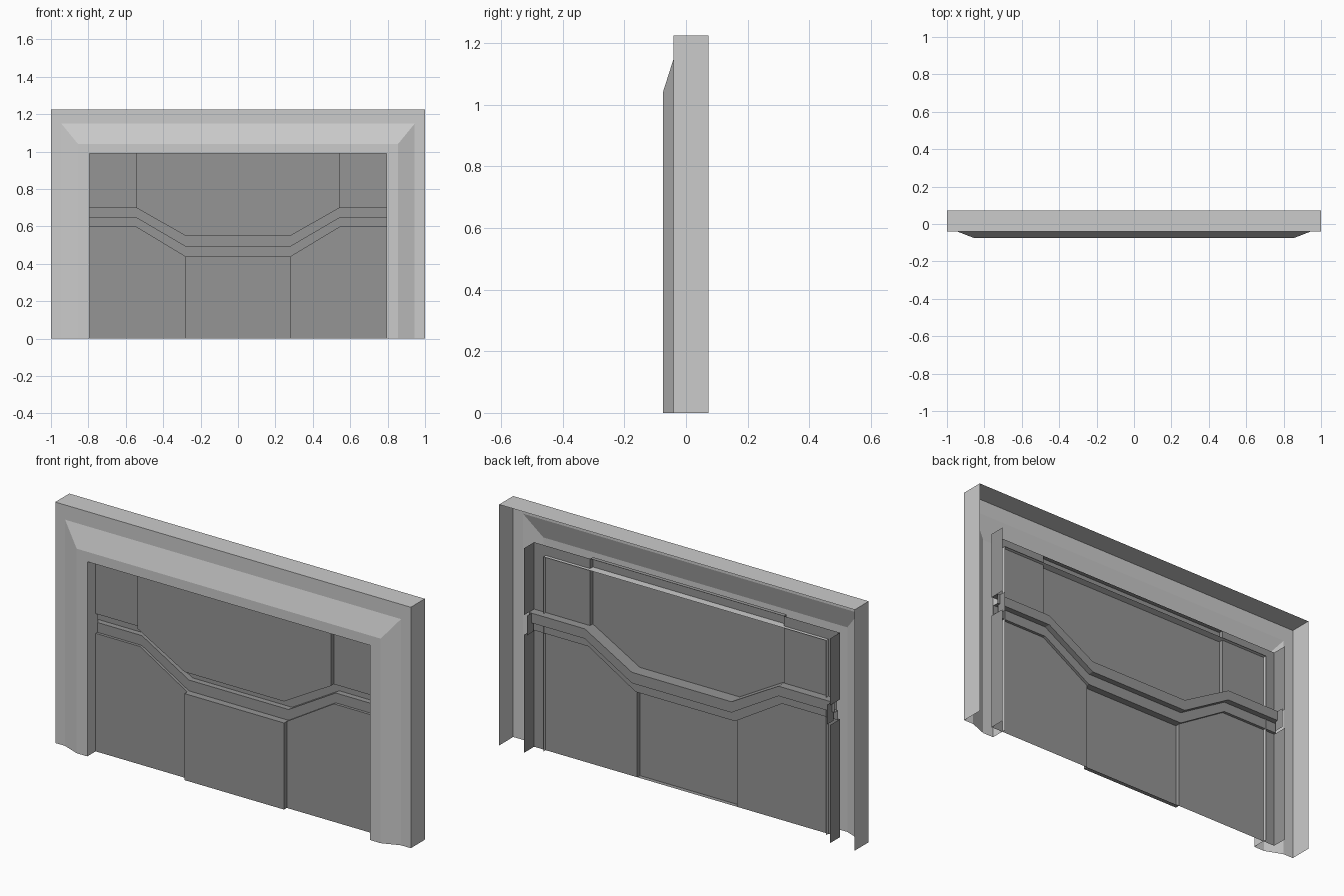
import bpy, bmesh

if "Cube" in bpy.data.objects:
    bpy.data.objects.remove(bpy.data.objects["Cube"])

dark = bpy.data.materials.new("dark_grey")
dark.diffuse_color = (0.3, 0.3, 0.3, 1)
dark.use_nodes = True
dark.node_tree.nodes["Principled BSDF"].inputs["Base Color"].default_value = dark.diffuse_color


def make(name, polys, mat=None):
    """Mesh object from a list of polygons, with shared corners welded."""
    bm = bmesh.new()
    for p in polys:
        bm.faces.new([bm.verts.new(c) for c in p])
    bmesh.ops.remove_doubles(bm, verts=bm.verts, dist=0.0005)
    bmesh.ops.recalc_face_normals(bm, faces=bm.faces)
    me = bpy.data.meshes.new(name)
    bm.to_mesh(me)
    bm.free()
    ob = bpy.data.objects.new(name, me)
    bpy.context.collection.objects.link(ob)
    if mat:
        me.materials.append(mat)
    return ob


def strips(rows):
    """Quads joining consecutive rows of points."""
    return [(a[i], a[i + 1], b[i + 1], b[i])
            for a, b in zip(rows, rows[1:]) for i in range(len(a) - 1)]


def mirror_x(ob):
    ob.modifiers.new("mirror", 'MIRROR').use_mirror_merge = False


def plate(name, outline, front, back):
    """Flat front with a rim folded back."""
    f = [(x, front, z) for x, z in outline]
    b = [(x, back, z) for x, z in outline]
    return make(name, [f] + strips([f + f[:1], b + b[:1]]), dark)


# Door frame: open-backed moulding swept over left, top and right
section = [(1, 1.225, .073), (1, 1.225, -.04), (.945, 1.15, -.04),
           (.855, 1.04, -.075), (.795, .99, -.075), (.795, .99, .01)]
make("frame", strips([[(-x, y, 0), (-x, y, z), (x, y, z), (x, y, 0)]
                      for x, z, y in section]))

SIDE, MID, BACK, EDGE = -.008, -.03, .072, .86

# Upper panels
plate("upper_middle_panel", [(-.28, .55), (.28, .55), (.545, .7), (.545, 1.04),
                             (-.545, 1.04), (-.545, .7)], MID, SIDE)
mirror_x(make("upper_side_panel", strips(
    [[(x, y, z) for x, y in ((.545, SIDE), (EDGE, SIDE), (EDGE, BACK))]
     for z in (.7, 1.04)]), dark))

# Lower panels
plate("lower_middle_panel", [(-.28, 0), (.28, 0), (.28, .44), (-.28, .44)], MID, SIDE)
mirror_x(make("lower_side_panel", [
    [(x, SIDE, z) for x, z in ((.28, 0), (EDGE, 0), (EDGE, .6), (.545, .6), (.28, .44))],
    [(EDGE, SIDE, 0), (EDGE, BACK, 0), (EDGE, BACK, .6), (EDGE, SIDE, .6)]], dark))

# Stepped groove between the upper and lower panels
path = [(-EDGE, .7, .6), (-.545, .7, .6), (-.28, .55, .44),
        (.28, .55, .44), (.545, .7, .6), (EDGE, .7, .6)]
steps = [(SIDE, 0), (.035, 0), (.035, .5), (.006, .5), (.006, 1), (SIDE, 1)]
make("groove", strips([[(x, y, a + (b - a) * t) for x, a, b in path]
                       for y, t in steps]), dark)

# Side returns at the groove ends
mirror_x(make("groove_return", strips(
    [[(EDGE - .015, y, z) for z in (.6, .65, .7)] for y in (.02, BACK)]), dark))
